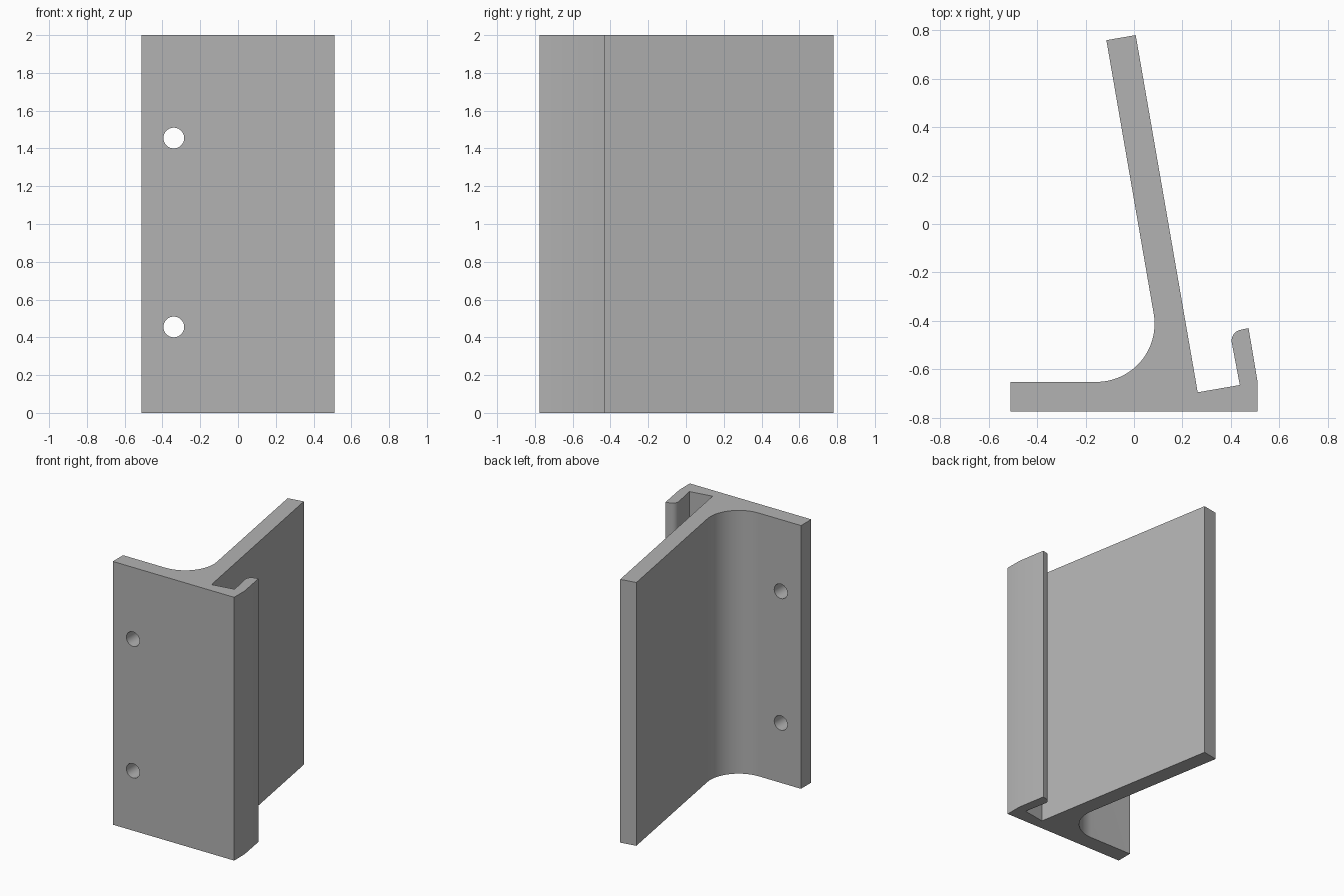
import bpy, bmesh
from math import sin, cos, radians
from mathutils import Vector

cube = bpy.data.objects.get("Cube")
if cube:
    bpy.data.objects.remove(cube, do_unlink=True)

HEIGHT = 2.0

grey = bpy.data.materials.new("plain grey")
grey.use_nodes = True
colour = (0.45, 0.45, 0.45, 1)
grey.diffuse_color = colour
grey.node_tree.nodes["Principled BSDF"].inputs["Base Color"].default_value = colour


def arc(cx, cy, radius, start, end, steps):
    """Points along a circular arc, angles in degrees."""
    angles = [radians(start + (end - start) * i / steps) for i in range(steps + 1)]
    return [(cx + radius * cos(a), cy + radius * sin(a)) for a in angles]


# Cross-section: base plate, hooked lip, leaning arm, concave fillet
profile = [(-0.51, -0.775), (0.51, -0.775), (0.51, -0.65), (0.473, -0.43)]
profile += arc(0.449, -0.482, 0.046, 100, 190, 10)
profile += [(0.437, -0.665), (0.263, -0.695), (0.007, 0.78), (-0.114, 0.759)]
profile += arc(-0.155, -0.412, 0.24, 10, -90, 28)
profile += [(-0.51, -0.652)]

# Extrude the section upward
bm = bmesh.new()
base = bm.faces.new([bm.verts.new((x, y, 0)) for x, y in profile])
extruded = bmesh.ops.extrude_face_region(bm, geom=[base])["geom"]
top = [v for v in extruded if isinstance(v, bmesh.types.BMVert)]
bmesh.ops.translate(bm, verts=top, vec=Vector((0, 0, HEIGHT)))
bmesh.ops.recalc_face_normals(bm, faces=bm.faces)
mesh = bpy.data.meshes.new("bracket")
bm.to_mesh(mesh)
bm.free()
mesh.materials.append(grey)
bracket = bpy.data.objects.new("bracket", mesh)
bpy.context.collection.objects.link(bracket)

# Screw holes through the base plate
for z in (0.455, 1.455):
    bpy.ops.mesh.primitive_cylinder_add(vertices=40, radius=0.055, depth=0.4,
                                        location=(-0.34, -0.71, z),
                                        rotation=(radians(90), 0, 0))
    cutter = bpy.context.object
    cutter.name = "screw_hole_cutter"
    cutter.hide_render = True
    cutter.data.materials.append(grey)
    cut = bracket.modifiers.new("screw_hole", "BOOLEAN")
    cut.operation = "DIFFERENCE"
    cut.solver = "EXACT"
    cut.object = cutter
    bpy.ops.object.select_all(action="DESELECT")
    bracket.select_set(True)
    bpy.context.view_layer.objects.active = bracket
    bpy.ops.object.modifier_apply(modifier=cut.name)
    bpy.data.objects.remove(cutter, do_unlink=True)

bpy.ops.object.shade_smooth_by_angle(angle=radians(30))
